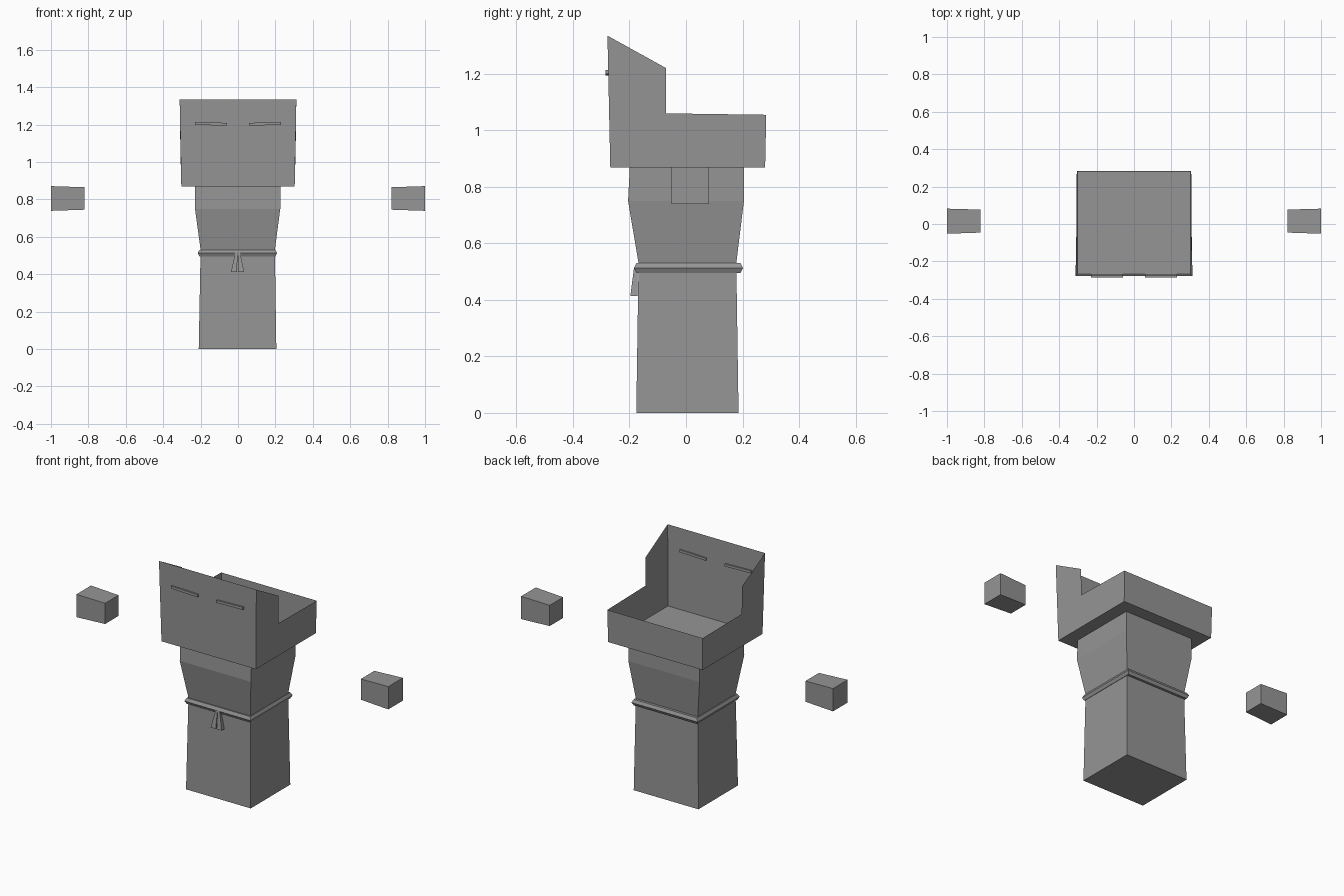
import bpy, bmesh, math
from mathutils import Vector

if "Cube" in bpy.data.objects:
    bpy.data.objects.remove(bpy.data.objects["Cube"])

gray = bpy.data.materials.new("warm_free_gray")
gray.name = "plain gray"
gray.diffuse_color = (0.3, 0.3, 0.3, 1)
gray.use_nodes = True
gray.node_tree.nodes["Principled BSDF"].inputs["Base Color"].default_value = gray.diffuse_color


def finish(bm, name, recalc=True):
    if recalc:
        bmesh.ops.recalc_face_normals(bm, faces=bm.faces)
    me = bpy.data.meshes.new(name)
    bm.to_mesh(me)
    bm.free()
    me.materials.append(gray)
    ob = bpy.data.objects.new(name, me)
    bpy.context.collection.objects.link(ob)
    return ob


def loft(name, rings, cap_start=True, cap_end=True, closed=False):
    """Skin a list of rings with equal point counts."""
    bm = bmesh.new()
    vs = [[bm.verts.new(p) for p in r] for r in rings]
    n = len(vs[0])
    pairs = list(zip(vs, vs[1:])) + ([(vs[-1], vs[0])] if closed else [])
    for a, b in pairs:
        for i in range(n):
            j = (i + 1) % n
            bm.faces.new((a[i], a[j], b[j], b[i]))
    if cap_start:
        bm.faces.new(vs[0][::-1])
    if cap_end:
        bm.faces.new(vs[-1])
    return finish(bm, name)


def rect_z(x0, x1, y0, y1, z):
    return [(x0, y0, z), (x1, y0, z), (x1, y1, z), (x0, y1, z)]


def rect_x(x, y0, y1, z0, z1):
    return [(x, y0, z0), (x, y1, z0), (x, y1, z1), (x, y0, z1)]


# Robe body: tapered column, hidden top left open under the hood floor
loft("robe_body", [
    rect_z(-0.21, 0.205, -0.176, 0.186, 0),
    rect_z(-0.20, 0.197, -0.168, 0.178, 0.53),
    rect_z(-0.23, 0.226, -0.205, 0.205, 0.75),
    rect_z(-0.23, 0.226, -0.199, 0.205, 0.868)], cap_end=False)

# Hood: thin open-topped box with a tall front and stepped sides
side = [(-0.268, 0.868), (0.28, 0.868), (0.284, 1.055), (-0.07, 1.06),
        (-0.07, 1.22), (-0.278, 1.335)]
half = [0.303, 0.303, 0.306, 0.308, 0.31, 0.312]
bm = bmesh.new()
L, R = [[bm.verts.new((s * w, y, z)) for w, (y, z) in zip(half, side)]
        for s in (-1, 1)]
for a, b in ((L, R),):
    bm.faces.new((a[0], b[0], b[5], a[5]))        # front
    bm.faces.new((a[1], a[2], b[2], b[1]))        # back
    bm.faces.new((a[0], a[1], b[1], b[0]))        # floor
bm.faces.new(R)
bm.faces.new(L[::-1])
finish(bm, "hood", recalc=False)

for s, tag in ((-1, "left"), (1, "right")):
    # Eye slit bar through the front of the hood
    loft(tag + "_eye", [rect_x(s * 0.06, -0.285, -0.268, 1.194, 1.209),
                        rect_x(s * 0.23, -0.285, -0.268, 1.199, 1.214)])
    # Floating hand
    loft(tag + "_hand", [rect_x(s * 0.82, -0.046, 0.077, 0.745, 0.865),
                         rect_x(s * 1.0, -0.052, 0.082, 0.739, 0.871)])
    # Hanging belt end, widening downwards
    c = s * 0.019 - 0.002
    t = s * 0.007 - 0.002
    loft(tag + "_belt_end", [
        rect_z(c - 0.016, c + 0.016, -0.197, -0.172, 0.413),
        rect_z(t - 0.006, t + 0.006, -0.184, -0.172, 0.515)])

# Rope belt: hexagonal tube around the waist
rings = []
for sx, sy in ((-1, -1), (1, -1), (1, 1), (-1, 1)):
    ring = []
    for k in range(6):
        a = k * math.pi / 3
        o = 0.018 * math.cos(a)
        ring.append((-0.003 + sx * (0.194 + o), 0.009 + sy * (0.175 + o),
                     0.513 + 0.02 * math.sin(a)))
    rings.append(ring)
loft("rope_belt", rings, False, False, closed=True)
